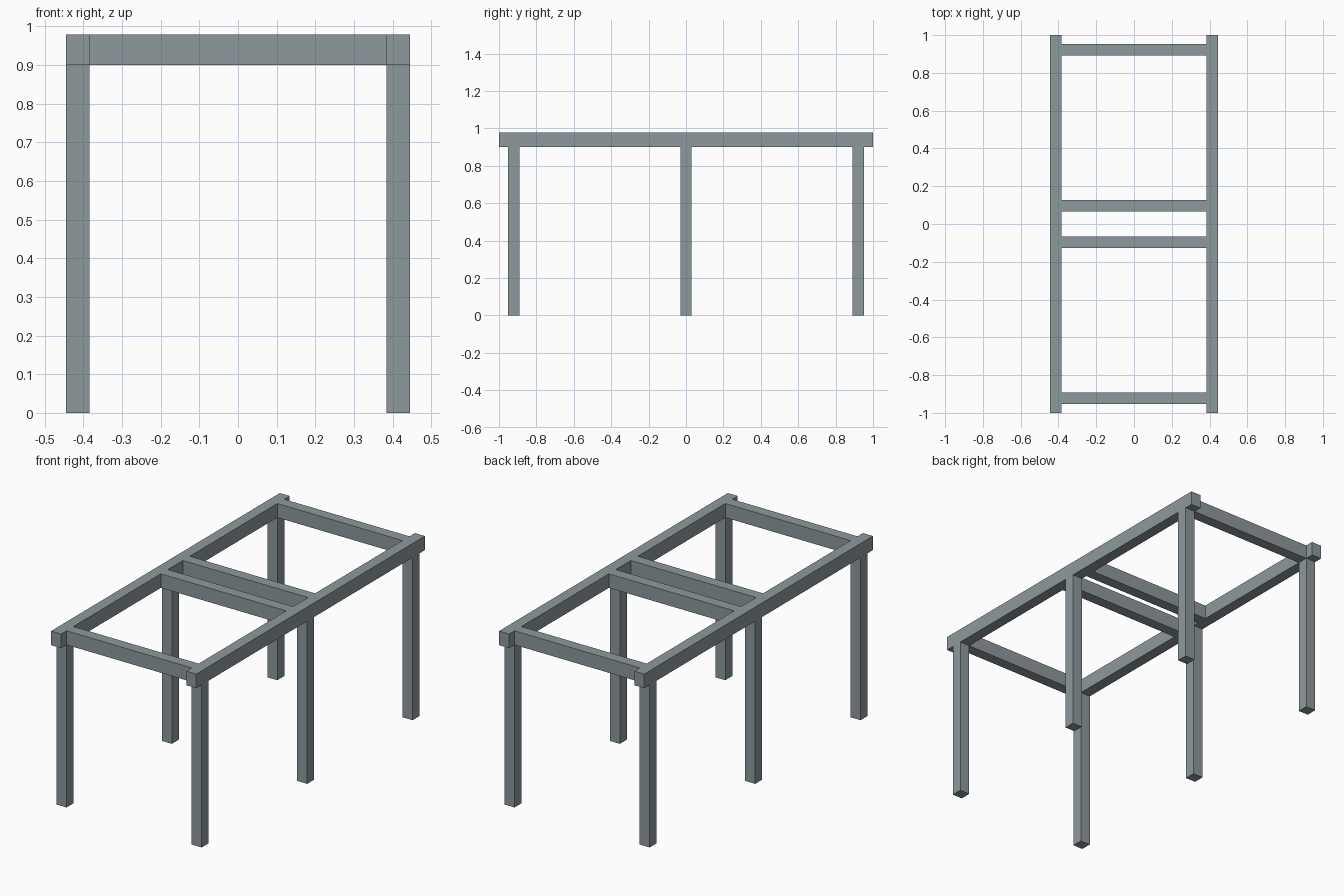
import bpy

cube = bpy.data.objects.get("Cube")
if cube:
    bpy.data.objects.remove(cube, do_unlink=True)

# Single grey-blue steel colour
COLOUR = (0.27, 0.32, 0.34, 1)
steel = bpy.data.materials.new("grey_steel")
steel.use_nodes = True
steel.diffuse_color = COLOUR
steel.node_tree.nodes["Principled BSDF"].inputs["Base Color"].default_value = COLOUR

BEAM = 0.061       # beam width
TOP = 0.978        # top of the frame
LEG = 0.90         # leg height
RAIL_X = 0.414     # centre line of the side rails
END_Y = 0.922      # centre line of the end legs and end crossbars
INNER_Y = 0.096    # centre line of the paired middle crossbars


def box(name, size, centre):
    bpy.ops.mesh.primitive_cube_add(size=1, location=centre)
    obj = bpy.context.object
    obj.name = name
    obj.scale = size
    bpy.ops.object.transform_apply(location=False, rotation=False, scale=True)
    obj.data.materials.append(steel)
    return obj


rail_height = TOP - LEG
rail_z = (TOP + LEG) / 2

# Long side rails, each on three legs
for side, sign in (("left", 1), ("right", -1)):
    x = sign * RAIL_X
    box(f"{side}_rail", (BEAM, 2, rail_height), (x, 0, rail_z))
    for place, y in (("front", -END_Y), ("middle", 0), ("back", END_Y)):
        box(f"{place}_{side}_leg", (BEAM, BEAM, LEG), (x, y, LEG / 2))

# Crossbars between the rails
span = 2 * RAIL_X - BEAM
for place, y in (("front", -END_Y), ("inner_front", -INNER_Y),
                 ("inner_back", INNER_Y), ("back", END_Y)):
    box(f"{place}_crossbar", (span, BEAM, rail_height), (0, y, rail_z))
